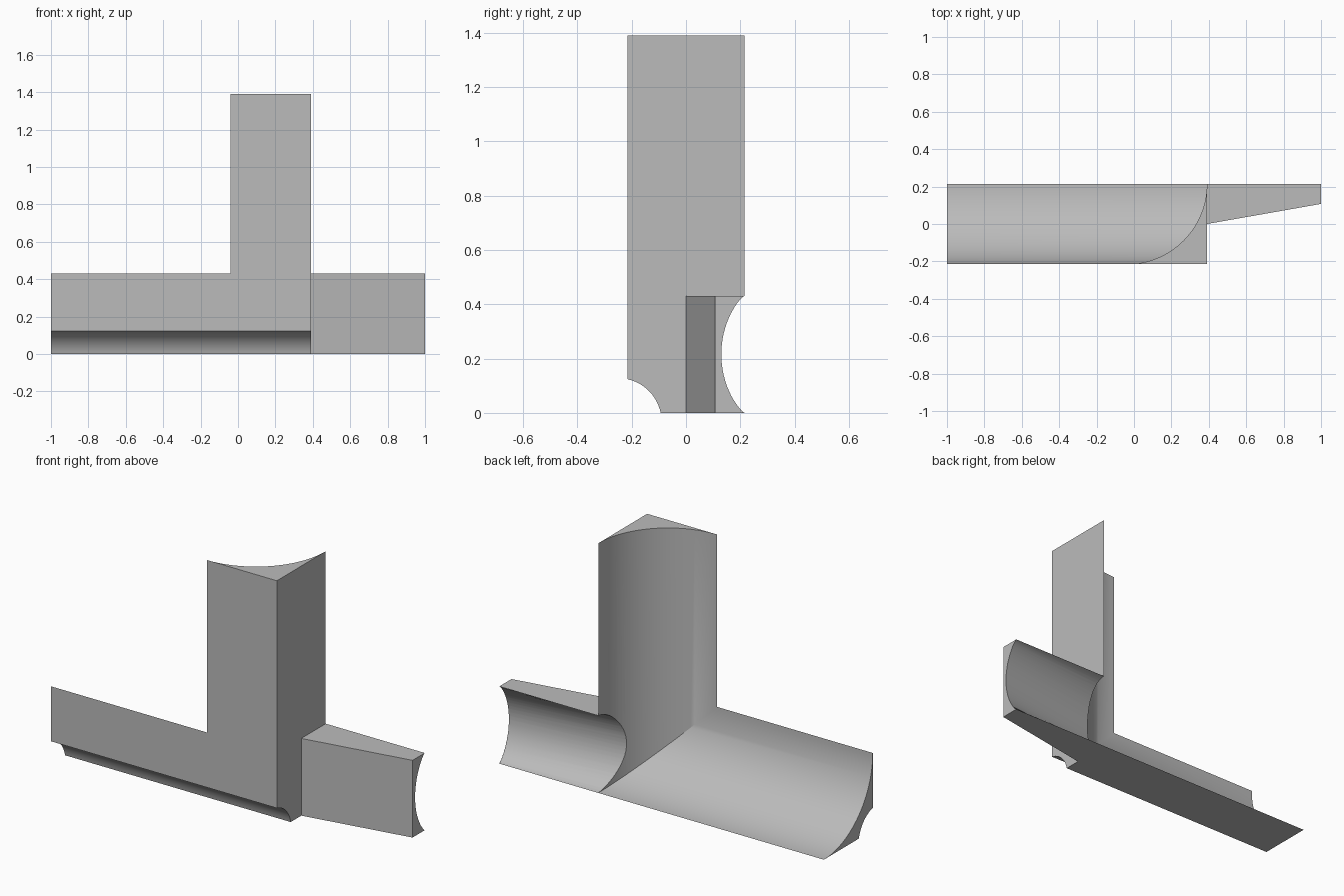
import bpy, bmesh
from math import sin, cos, pi, sqrt, radians
from mathutils import Vector

old = bpy.data.objects.get("Cube")
if old:
    bpy.data.objects.remove(old, do_unlink=True)

HALF = 0.215          # half depth of the moulding
SIZE = 2 * HALF       # section size and cove radius
RIGHT = 0.39          # outer face of the column
LEFT = RIGHT - SIZE   # inner edge of the column
HEIGHT = 1.39

grey = bpy.data.materials.new("plain grey")
grey.use_nodes = True
colour = (0.5, 0.5, 0.5, 1)
grey.diffuse_color = colour
grey.node_tree.nodes["Principled BSDF"].inputs["Base Color"].default_value = colour


def loft(name, start, end):
    """Solid between two matching rings of points."""
    bm = bmesh.new()
    a = [bm.verts.new(p) for p in start]
    b = [bm.verts.new(p) for p in end]
    bm.faces.new(a)
    bm.faces.new(b[::-1])
    for i in range(len(a)):
        j = (i + 1) % len(a)
        bm.faces.new((a[i], b[i], b[j], a[j]))
    bmesh.ops.recalc_face_normals(bm, faces=bm.faces)
    mesh = bpy.data.meshes.new(name)
    bm.to_mesh(mesh)
    bm.free()
    obj = bpy.data.objects.new(name, mesh)
    bpy.context.collection.objects.link(obj)
    mesh.materials.append(grey)
    return obj


def along_x(name, ring, x0, x1):
    return loft(name, [(x0, y, z) for y, z in ring], [(x1, y, z) for y, z in ring])


def arc(cu, cv, r, a0, a1, n=32):
    angles = [radians(a0 + (a1 - a0) * i / n) for i in range(n + 1)]
    return [(cu + r * cos(a), cv + r * sin(a)) for a in angles]


def combine(body, other, operation):
    """Apply a boolean and discard the helper."""
    mod = body.modifiers.new(operation.lower(), "BOOLEAN")
    mod.object, mod.operation, mod.solver = other, operation, "EXACT"
    bpy.ops.object.select_all(action="DESELECT")
    bpy.context.view_layer.objects.active = body
    body.select_set(True)
    bpy.ops.object.modifier_apply(modifier=mod.name)
    bpy.data.objects.remove(other, do_unlink=True)


# Horizontal rail with a coved back
rail_ring = [(-HALF, 0)] + arc(HALF, SIZE, SIZE, 270, 180)
body = along_x("coved_frame", rail_ring, -1, RIGHT)

# Upright column with the same cove
post_ring = [(RIGHT, -HALF)] + arc(LEFT, HALF, SIZE, 0, -90)
post = loft("column", [(x, y, 0) for x, y in post_ring],
            [(x, y, HEIGHT) for x, y in post_ring])
combine(body, post, "UNION")

# Tapered side arm
arm_ring = [(RIGHT, 0), (1, HALF / 2), (1, HALF), (RIGHT, HALF)]
arm = loft("side_arm", [(x, y, 0) for x, y in arm_ring],
           [(x, y, SIZE) for x, y in arm_ring])
combine(body, arm, "UNION")


# Hollow in the back of the arm, deeper towards the column
def hollow(x):
    depth = 0.085 + 0.157 * (1 - x)
    r = (HALF ** 2 + depth ** 2) / (2 * depth)
    ring = [(x, 0.5, 0)]
    for i in range(33):
        z = -HALF * cos(pi * i / 32)
        ring.append((x, HALF - depth + r - sqrt(r * r - z * z), z + HALF))
    return ring + [(x, 0.5, SIZE)]


combine(body, loft("hollow_cutter", hollow(0.25), hollow(1.1)), "DIFFERENCE")

# Round groove along the lower front edge
groove = along_x("groove_cutter", arc(-0.25, -0.032, 0.16, 0, 348.75, 63), -1.1, 0.5)
combine(body, groove, "DIFFERENCE")

bpy.ops.object.select_all(action="DESELECT")
body.select_set(True)
bpy.context.view_layer.objects.active = body
bpy.ops.object.shade_smooth_by_angle(angle=radians(25))
